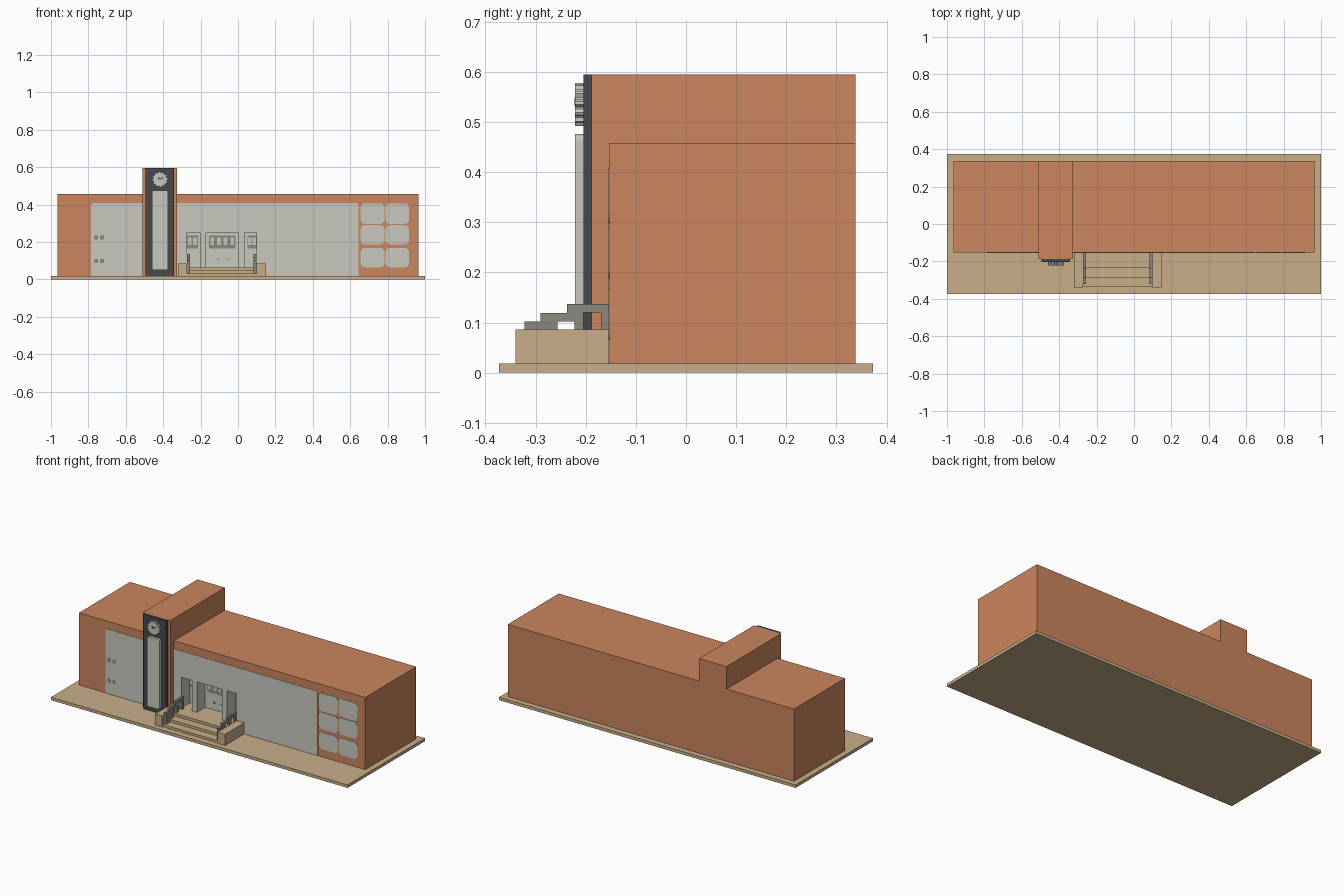
import bpy, bmesh, math

if "Cube" in bpy.data.objects:
    bpy.data.objects.remove(bpy.data.objects["Cube"])


def material(name, hexcode):
    rgb = [int(hexcode[i:i + 2], 16) / 255 for i in (0, 2, 4)]
    lin = [c / 12.92 if c < 0.04045 else ((c + 0.055) / 1.055) ** 2.4 for c in rgb]
    m = bpy.data.materials.new(name)
    m.diffuse_color = (*lin, 1)
    m.use_nodes = True
    m.node_tree.nodes["Principled BSDF"].inputs["Base Color"].default_value = m.diffuse_color
    return m


BRICK = material("orange brick", "CB865F")
STONE = material("tan stone", "C8AE88")
LIGHT = material("light grey", "C8C9C0")
DARK = material("charcoal", "47484A")
MID = material("warm grey", "8C897E")


def prism(name, pts, lo, hi, mat, axis="y"):
    """Extrude a 2D outline along y (points are x,z) or x (points are y,z)."""
    bm = bmesh.new()
    place = (lambda p, d: (p[0], d, p[1])) if axis == "y" else (lambda p, d: (d, p[0], p[1]))
    a = [bm.verts.new(place(p, lo)) for p in pts]
    b = [bm.verts.new(place(p, hi)) for p in pts]
    bm.faces.new(a)
    bm.faces.new(b[::-1])
    for i in range(len(pts)):
        j = (i + 1) % len(pts)
        bm.faces.new((a[i], b[i], b[j], a[j]))
    bmesh.ops.recalc_face_normals(bm, faces=bm.faces)
    me = bpy.data.meshes.new(name)
    bm.to_mesh(me)
    bm.free()
    me.materials.append(mat)
    ob = bpy.data.objects.new(name, me)
    bpy.context.collection.objects.link(ob)
    return ob


def box(name, x0, x1, y0, y1, z0, z1, mat):
    return prism(name, [(x0, z0), (x1, z0), (x1, z1), (x0, z1)], y0, y1, mat)


def rounded(x0, x1, z0, z1, r, n=4):
    """Rounded rectangle outline."""
    pts = []
    corners = [(x1 - r, z1 - r), (x0 + r, z1 - r), (x0 + r, z0 + r), (x1 - r, z0 + r)]
    for k, (cx, cz) in enumerate(corners):
        for i in range(n + 1):
            t = math.pi / 2 * (k + i / n)
            pts.append((cx + r * math.cos(t), cz + r * math.sin(t)))
    return pts


FRONT, BACK, G = -0.153, 0.338, 0.018
RECESS = -0.073                      # back wall of the entrance
DL, DR, DT = -0.273, 0.10, 0.25      # entrance opening

# Ground slab and main block with a recessed entrance
box("ground_slab", -1, 1, -0.373, 0.373, 0, G, STONE)
body = box("main_block", -0.965, 0.965, FRONT, BACK, G, 0.458, BRICK)
cutter = box("entrance_cutter", DL, DR, -0.3, RECESS, 0.05, DT, LIGHT)
cutter.hide_render = True
mod = body.modifiers.new("entrance", "BOOLEAN")
mod.object, mod.operation, mod.solver = cutter, "DIFFERENCE", "EXACT"
bpy.context.view_layer.objects.active = body
bpy.ops.object.modifier_apply(modifier="entrance")
bpy.data.objects.remove(cutter)
body.data.materials.clear()
body.data.materials.append(BRICK)
body.data.materials.append(LIGHT)
for f in body.data.polygons:
    c = f.center
    inside = DL - 0.01 < c.x < DR + 0.01 and FRONT + 0.01 < c.y < RECESS + 0.01 and 0.04 < c.z < 0.26
    f.material_index = 1 if inside else 0

# Tower with its dark front, long light panel and clock
box("tower", -0.51, -0.325, -0.188, BACK, G, 0.595, BRICK)
box("tower_front", -0.495, -0.342, -0.204, -0.188, G, 0.595, DARK)
prism("tower_panel", rounded(-0.46, -0.374, 0.05, 0.476, 0.012), -0.221, -0.204, LIGHT)
CX, CZ = -0.417, 0.535
dial = []
for i in range(48):
    r = 0.043 if i % 4 < 2 else 0.037
    t = math.tau * i / 48
    dial.append((CX + r * math.cos(t), CZ + r * math.sin(t)))
prism("clock_face", dial, -0.221, -0.204, LIGHT)
for name, ang, length in (("minute_hand", 0.6, 0.02), ("hour_hand", 2.3, 0.015)):
    dx, dz = math.cos(ang), math.sin(ang)
    w = 0.003
    prism(name, [(CX - dz * w, CZ + dx * w), (CX + dz * w, CZ - dx * w),
                 (CX + dx * length + dz * w, CZ + dz * length - dx * w),
                 (CX + dx * length - dz * w, CZ + dz * length + dx * w)],
          -0.2225, -0.221, DARK)

# Light facade panels, the right one notched around the entrance
Y = FRONT - 0.002
prism("left_facade", [(-0.785, G), (-0.51, G), (-0.51, 0.41), (-0.775, 0.41), (-0.785, 0.4)],
      Y, FRONT, LIGHT)
prism("right_facade", [(-0.325, G), (DL, G), (DL, DT), (DR, DT), (DR, G), (0.645, G),
                       (0.645, 0.4), (0.635, 0.41), (-0.325, 0.41)], Y, FRONT, LIGHT)

# Rounded window panes at the right end
for x0, x1 in ((0.656, 0.783), (0.789, 0.914)):
    for z0, z1 in ((0.065, 0.168), (0.188, 0.29), (0.297, 0.407)):
        prism("window_pane", rounded(x0, x1, z0, z1, 0.022), Y, FRONT, LIGHT)

# Small vents on the left facade
for x in (-0.77, -0.738):
    for z in (0.088, 0.213):
        box("vent", x, x + 0.022, Y - 0.001, Y, z, z + 0.022, MID)

# Entrance columns, transom bands with panes, and door knobs
for x0, x1 in ((-0.203, -0.17), (0.0, 0.035)):
    box("entrance_column", x0, x1, FRONT - 0.001, RECESS, 0.06, DT, LIGHT)
for x0, x1, n in ((-0.273, -0.215, 2), (-0.155, -0.013, 4), (0.05, 0.1, 2)):
    box("transom_band", x0, x1, RECESS - 0.003, RECESS, 0.165, 0.235, MID)
    step = (x1 - x0) / n
    for i in range(n):
        c = x0 + (i + 0.5) * step
        prism("transom_pane", rounded(c - 0.01, c + 0.01, 0.183, 0.225, 0.004, 2),
              RECESS - 0.005, RECESS - 0.003, LIGHT)
for x in (-0.113, -0.06):
    box("door_knob", x, x + 0.01, RECESS - 0.006, RECESS, 0.103, 0.113, MID)

# Steps leading in, flanked by low walls
prism("entrance_steps", [(-0.335, G), (-0.335, 0.032), (-0.285, 0.032), (-0.285, 0.048),
                         (-0.235, 0.048), (-0.235, 0.064), (RECESS, 0.064), (RECESS, 0.05),
                         (FRONT, 0.05), (FRONT, G)], DL, DR, STONE, "x")
for x0, x1 in ((-0.32, DL), (DR, 0.15)):
    box("step_wall", x0, x1, -0.34, FRONT, G, 0.086, STONE)

# Stepped handrails
rail = [(FRONT, 0.137), (-0.237, 0.137), (-0.237, 0.119), (-0.29, 0.119), (-0.29, 0.102),
        (-0.322, 0.102), (-0.322, 0.03), (-0.256, 0.03), (-0.256, 0.102), (-0.222, 0.102),
        (-0.222, 0.06), (-0.204, 0.06), (-0.204, 0.12), (-0.17, 0.12), (-0.17, 0.06), (FRONT, 0.06)]
for x in (-0.272, 0.084):
    prism("handrail", rail, x, x + 0.015, MID, "x")
